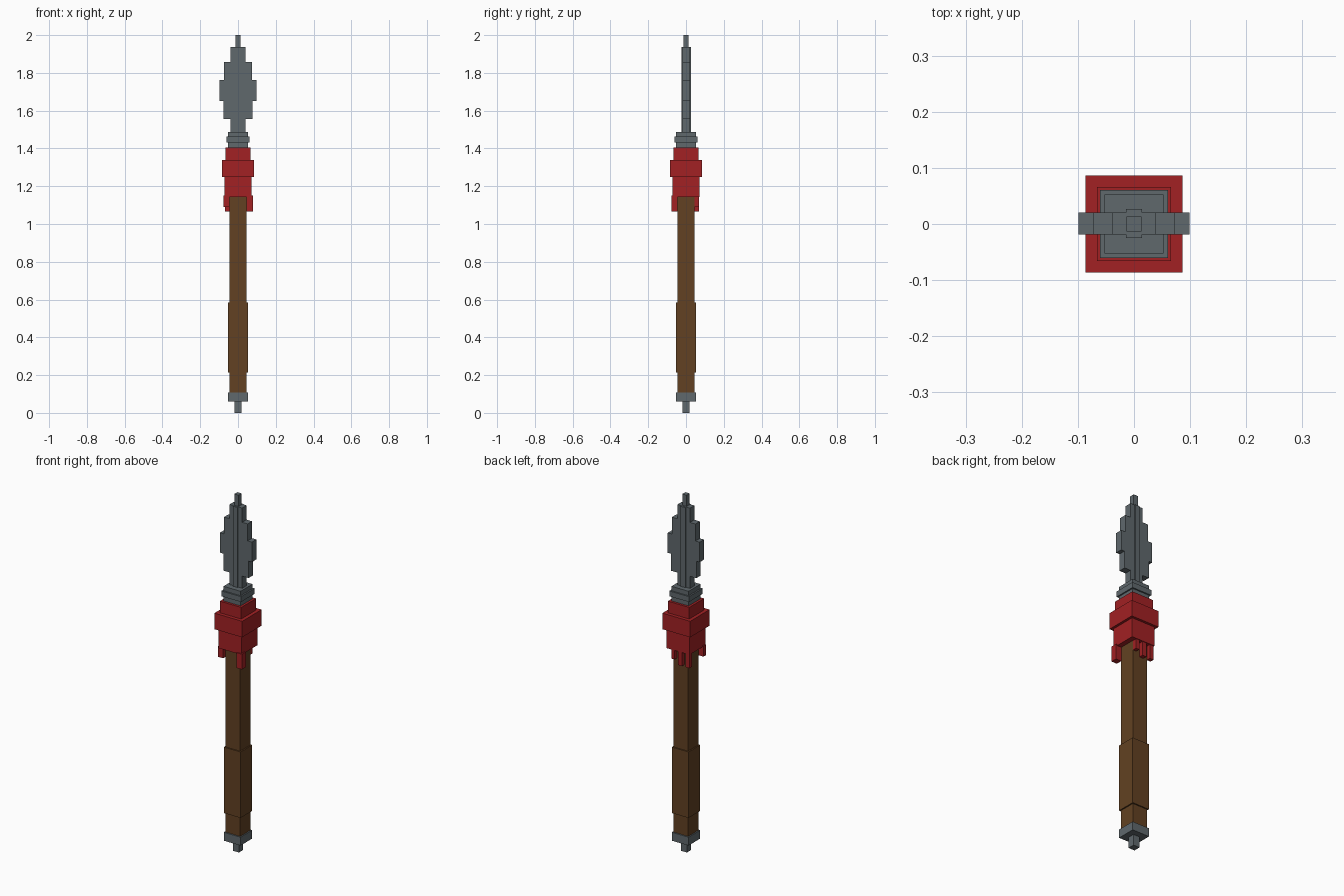
import bpy
import bmesh

cube = bpy.data.objects.get("Cube")
if cube:
    bpy.data.objects.remove(cube, do_unlink=True)


def material(name, rgb):
    mat = bpy.data.materials.new(name)
    mat.use_nodes = True
    color = (*rgb, 1.0)
    mat.diffuse_color = color
    bsdf = mat.node_tree.nodes["Principled BSDF"]
    bsdf.inputs["Base Color"].default_value = color
    bsdf.inputs["Roughness"].default_value = 0.8
    return mat


steel = material("steel_grey", (0.115, 0.14, 0.152))
cloth = material("red_cloth", (0.36, 0.015, 0.017))
wood = material("brown_wood", (0.122, 0.053, 0.016))


def box(name, mat, hx, hy, z0, z1, x=0.0, y=0.0):
    """Flat-shaded block with half sizes hx, hy between heights z0 and z1."""
    bm = bmesh.new()
    bmesh.ops.create_cube(bm, size=1.0)
    bmesh.ops.scale(bm, vec=(2 * hx, 2 * hy, z1 - z0), verts=bm.verts)
    mesh = bpy.data.meshes.new(name)
    bm.to_mesh(mesh)
    bm.free()
    mesh.materials.append(mat)
    obj = bpy.data.objects.new(name, mesh)
    obj.location = (x, y, (z0 + z1) / 2)
    bpy.context.collection.objects.link(obj)
    return obj


# Butt of the shaft
box("butt_spike", steel, 0.019, 0.019, 0.0, 0.06)
box("butt_cap", steel, 0.052, 0.052, 0.06, 0.107)

# Wooden shaft and thicker grip
box("shaft", wood, 0.045, 0.045, 0.107, 1.2)
box("grip", wood, 0.052, 0.052, 0.215, 0.585)

# Cloth wrap, three stacked bands
box("wrap_skirt", cloth, 0.072, 0.072, 1.143, 1.25)
box("wrap_band", cloth, 0.086, 0.086, 1.25, 1.34)
box("wrap_top", cloth, 0.066, 0.066, 1.34, 1.405)

# Uneven tassels under the wrap: x, y, half x, half y, bottom
tassels = [
    (0.062, -0.061, 0.017, 0.017, 1.065),
    (-0.062, -0.055, 0.016, 0.011, 1.09),
    (0.033, 0.056, 0.010, 0.012, 1.09),
    (-0.010, 0.056, 0.012, 0.012, 1.065),
    (-0.057, 0.056, 0.012, 0.012, 1.065),
]
for i, (x, y, hx, hy, z0) in enumerate(tassels):
    box(f"tassel_{i + 1}", cloth, hx, hy, z0, 1.15, x, y)

# Metal collar with a raised ring
box("collar", steel, 0.053, 0.053, 1.405, 1.487)
box("collar_ring", steel, 0.061, 0.061, 1.432, 1.462)

# Stepped blade: half width, bottom, top
blade = [
    (0.039, 1.487, 1.555),
    (0.078, 1.555, 1.65),
    (0.099, 1.65, 1.762),
    (0.073, 1.762, 1.857),
    (0.039, 1.857, 1.937),
]
for i, (hx, z0, z1) in enumerate(blade):
    box(f"blade_step_{i + 1}", steel, hx, 0.0195, z0, z1, 0, 0.001)

# Central ridge and tip
box("blade_ridge", steel, 0.0143, 0.026, 1.487, 1.936, 0, 0.001)
box("blade_tip", steel, 0.0135, 0.0135, 1.93, 2.0)
